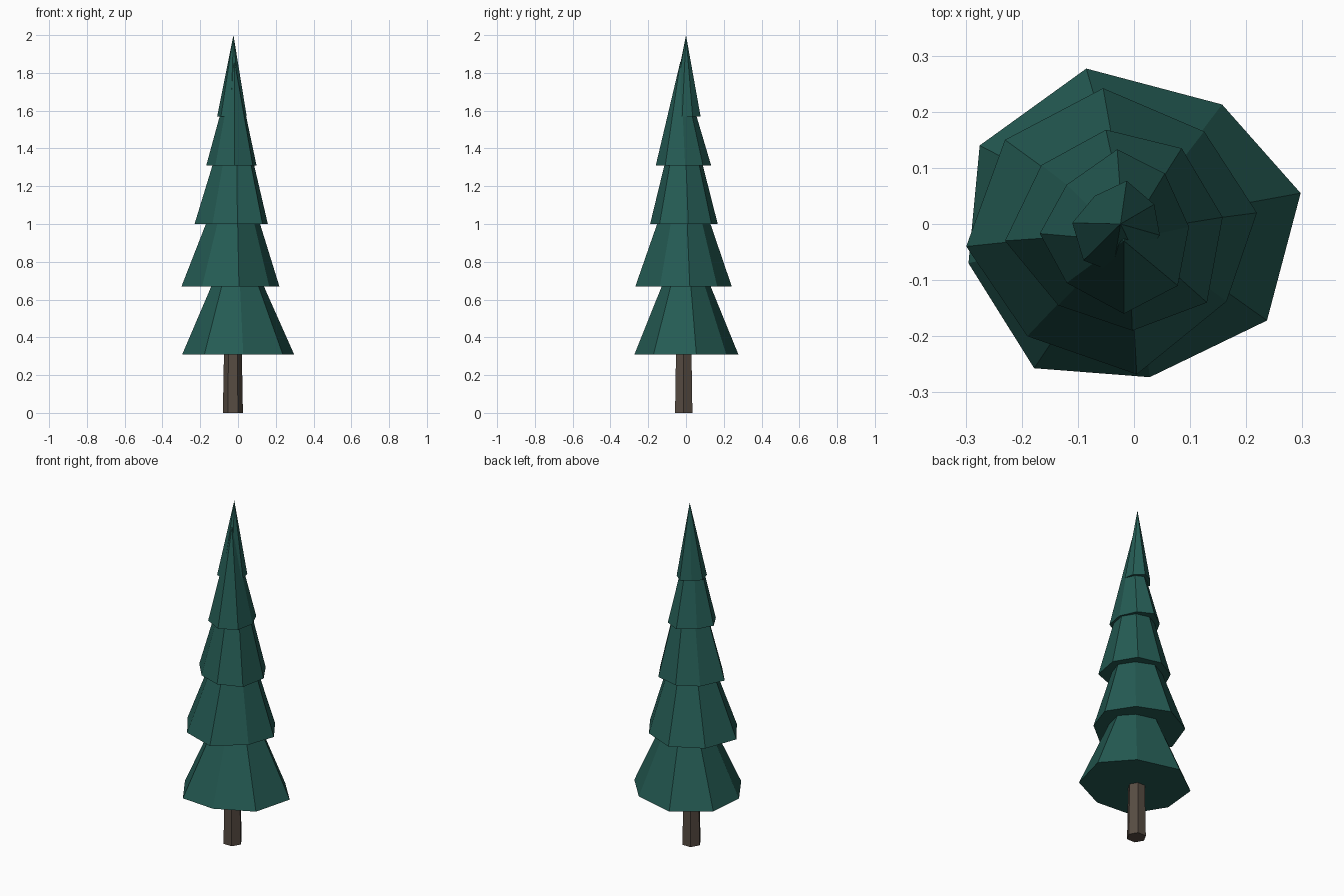
import bpy, bmesh, math

if "Cube" in bpy.data.objects:
    bpy.data.objects.remove(bpy.data.objects["Cube"])


def material(name, rgb):
    m = bpy.data.materials.new(name)
    m.diffuse_color = (*rgb, 1)
    m.use_nodes = True
    m.node_tree.nodes["Principled BSDF"].inputs["Base Color"].default_value = m.diffuse_color
    return m


def finish(name, bm, mat):
    bmesh.ops.recalc_face_normals(bm, faces=bm.faces)
    me = bpy.data.meshes.new(name)
    bm.to_mesh(me)
    bm.free()
    me.materials.append(mat)
    ob = bpy.data.objects.new(name, me)
    bpy.context.collection.objects.link(ob)


def cone(name, rim, z, apex, mat):
    bm = bmesh.new()
    base = [bm.verts.new((x, y, z)) for x, y in rim]
    tip = bm.verts.new(apex)
    bm.faces.new(base)
    for a, b in zip(base, base[1:] + base[:1]):
        bm.faces.new((a, b, tip))
    finish(name, bm, mat)


green = material("pine green", (0.018, 0.105, 0.088))
brown = material("bark brown", (0.095, 0.072, 0.055))

# Foliage tiers: uneven eight-sided rims, each drawn up to its own tip
tiers = [
    (0.31, (-0.005, 0.0, 0.99), [(-.085, .277), (.157, .213), (.297, .055), (.237, -.172),
                                 (.028, -.273), (-.178, -.257), (-.295, -.07), (-.275, .14)]),
    (0.67, (-0.01, -0.01, 1.41), [(-.055, .242), (.125, .165), (.219, .02), (.165, -.138),
                                  (.005, -.268), (-.19, -.2), (-.299, -.04), (-.23, .15)]),
    (1.0, (-0.01, -0.015, 1.72), [(-.05, .168), (.085, .135), (.158, .012), (.13, -.14),
                                  (-.003, -.19), (-.135, -.145), (-.23, -.03), (-.165, .105)]),
    (1.31, (-0.018, -0.03, 1.86), [(-.03, .133), (.055, .09), (.098, -.005), (.078, -.11),
                                   (-.018, -.16), (-.12, -.105), (-.168, -.017), (-.12, .07)]),
    (1.57, (-0.024, 0.0, 2.0), [(-.013, .077), (.036, .035), (.046, -.02), (.01, -.07),
                                (-.038, -.085), (-.09, -.065), (-.11, .002), (-.07, .05)]),
]
for i, (z, apex, rim) in enumerate(tiers):
    cone(f"foliage_tier_{i + 1}", rim, z, apex, green)

# Trunk: slightly tapering hexagonal post
bm = bmesh.new()
rings = [[bm.verts.new((-0.027 + r * math.cos(k * math.pi / 3),
                        -0.012 + r * math.sin(k * math.pi / 3), z)) for k in range(6)]
         for r, z in ((0.053, 0), (0.045, 0.45))]
for ring in rings:
    bm.faces.new(ring)
for k in range(6):
    j = (k + 1) % 6
    bm.faces.new((rings[0][k], rings[0][j], rings[1][j], rings[1][k]))
finish("trunk", bm, brown)
